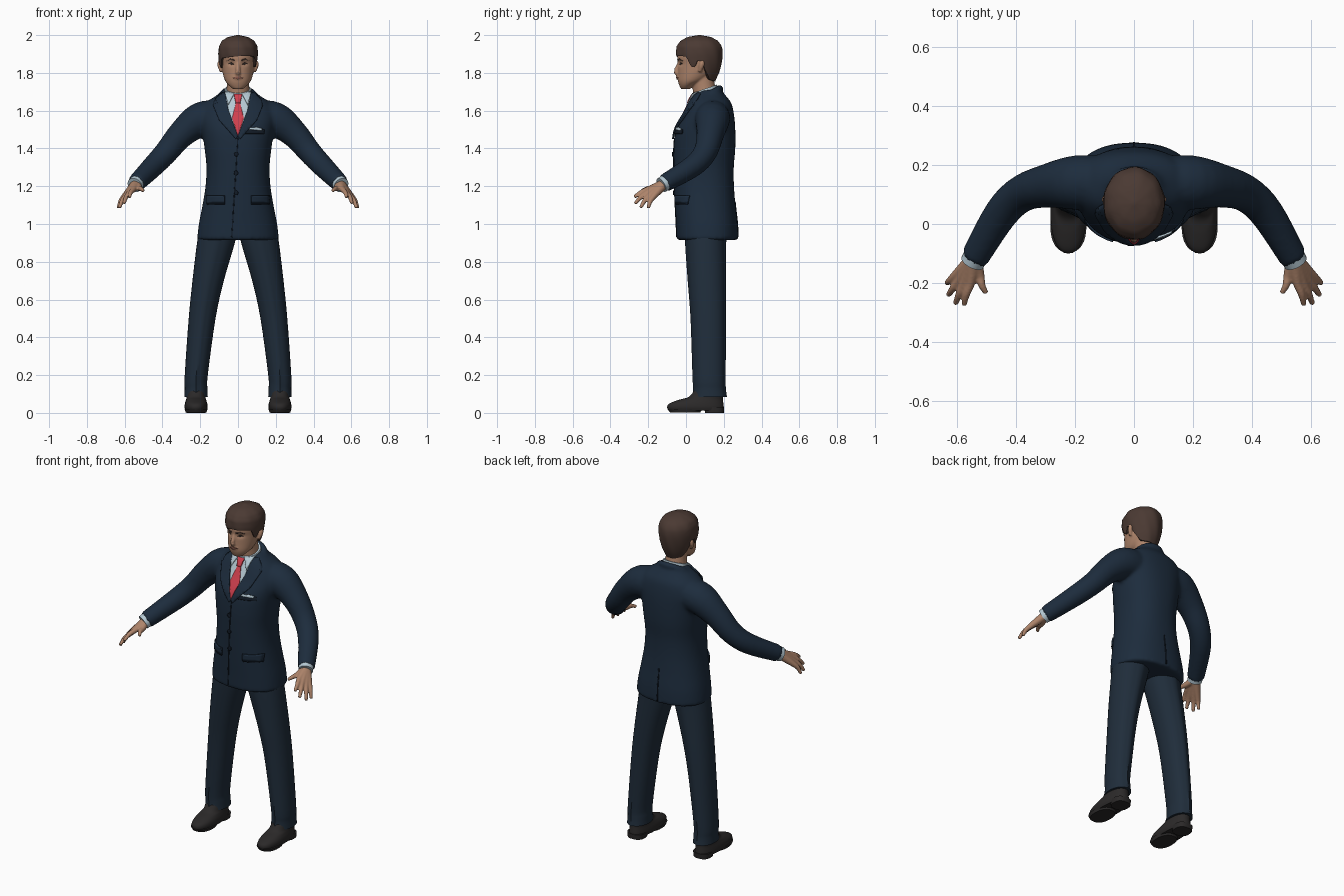
import bpy, bmesh, math
from mathutils import Vector
from mathutils.bvhtree import BVHTree

cube = bpy.data.objects.get("Cube")
if cube:
    bpy.data.objects.remove(cube, do_unlink=True)


def material(name, *rgb):
    m = bpy.data.materials.new(name)
    m.use_nodes = True
    m.diffuse_color = (*rgb, 1)
    bsdf = next(n for n in m.node_tree.nodes if n.type == 'BSDF_PRINCIPLED')
    bsdf.inputs["Base Color"].default_value = (*rgb, 1)
    bsdf.inputs["Roughness"].default_value = 0.8
    return m


NAVY = material("jacket navy", .012, .025, .046)
TROUSER = material("trouser navy", .014, .026, .043)
TRIM = material("dark navy trim", .006, .011, .02)
SHIRT = material("pale blue shirt", .46, .58, .65)
TIE = material("red tie", .62, .05, .075)
SKIN = material("skin", .42, .23, .145)
HAIR = material("brown hair", .07, .042, .033)
SHOE = material("black leather", .024, .022, .022)
LIP = material("lips", .27, .11, .08)
EYE = material("dark eyes", .03, .022, .02)


def lerp(table, t):
    """Piecewise linear lookup in rows of (key, values...)."""
    for a, b in zip(table, table[1:]):
        if t <= b[0]:
            k = max(0, (t - a[0]) / (b[0] - a[0]))
            return [p + (q - p) * k for p, q in zip(a[1:], b[1:])]
    return list(table[-1][1:])


def spline(rows, steps=4):
    """Catmull-Rom resampling of rows of numbers."""
    out, last = [], len(rows) - 1
    for i in range(last):
        quad = [rows[max(0, i - 1)], rows[i], rows[i + 1], rows[min(last, i + 2)]]
        for s in range(steps):
            t = s / steps
            out.append([b + t * (c - a + t * (2 * a - 5 * b + 4 * c - d + t * (3 * (b - c) + d - a))) / 2
                        for a, b, c, d in zip(*quad)])
    return out + [list(rows[-1])]


def bridge(bm, rings):
    """Skin a stack of equal rings and cap both ends."""
    loops = [[bm.verts.new(p) for p in r] for r in rings]
    n = len(loops[0])
    for lo, hi in zip(loops, loops[1:]):
        for j in range(n):
            bm.faces.new((lo[j], lo[(j + 1) % n], hi[(j + 1) % n], hi[j]))
    bm.faces.new(loops[0][::-1])
    bm.faces.new(loops[-1])


def loft(bm, rows, n=32, power=2.0, crease=0, tilt=0):
    """Horizontal rings from rows of (z, centre x, centre y, radius x, radius y)."""
    rings = []
    for z, cx, cy, rx, ry in spline(rows):
        ring = []
        for j in range(n):
            a = 2 * math.pi * j / n
            c, s = math.cos(a), math.sin(a)
            x = rx * math.copysign(abs(c) ** (2 / power), c)
            y = ry * math.copysign(abs(s) ** (2 / power), s)
            if abs(c) < .01:
                y += math.copysign(crease, s)
            ring.append((cx + x, cy + y, z + y * tilt))
        rings.append(ring)
    bridge(bm, rings)


def tube(bm, rows, n=16):
    """Round tube along rows of (x, y, z, radius)."""
    pts, rings = spline(rows), []
    for i, p in enumerate(pts):
        d = Vector(pts[min(i + 1, len(pts) - 1)][:3]) - Vector(pts[max(i - 1, 0)][:3])
        q = d.to_track_quat('Z', 'Y')
        rings.append([Vector(p[:3]) + q @ Vector((math.cos(2 * math.pi * j / n), math.sin(2 * math.pi * j / n), 0)) * p[3]
                      for j in range(n)])
    bridge(bm, rings)


def finish(bm, name, mat, voxel=0, smooth=4, angle=40):
    """Turn a bmesh into an object; a voxel size fuses its pieces into one skin."""
    bmesh.ops.recalc_face_normals(bm, faces=bm.faces)
    me = bpy.data.meshes.new(name)
    bm.to_mesh(me)
    bm.free()
    me.materials.append(mat)
    ob = bpy.data.objects.new(name, me)
    bpy.context.scene.collection.objects.link(ob)
    if voxel:
        r = ob.modifiers.new("fuse", 'REMESH')
        r.mode, r.voxel_size, r.use_smooth_shade = 'VOXEL', voxel, True
        s = ob.modifiers.new("soften", 'SMOOTH')
        s.factor, s.iterations = .5, smooth
        bpy.context.view_layer.update()
        dg = bpy.context.evaluated_depsgraph_get()
        baked = bpy.data.meshes.new_from_object(ob.evaluated_get(dg))
        ob.modifiers.clear()
        ob.data = me = baked
        if not me.materials:
            me.materials.append(mat)
    me.polygons.foreach_set("use_smooth", [True] * len(me.polygons))
    if not voxel:
        me.set_sharp_from_angle(angle=math.radians(angle))
    return ob


def surface(ob):
    return BVHTree.FromPolygons([v.co for v in ob.data.vertices], [p.vertices[:] for p in ob.data.polygons])


def drape(name, outline, mat, tree, lift=.003, thick=.006, step=.015, side=-1):
    """Thin plate with an (x, z) outline laid on a surface from the front or back."""
    bm = bmesh.new()
    bm.faces.new([bm.verts.new((x, 0, z)) for x, z in outline])
    bmesh.ops.triangulate(bm, faces=bm.faces[:])
    for axis in (0, 2):
        vals = [p[axis // 2] for p in outline]
        for k in range(math.ceil(min(vals) / step), math.floor(max(vals) / step) + 1):
            co, no = Vector(), Vector()
            co[axis], no[axis] = k * step, 1
            bmesh.ops.bisect_plane(bm, geom=bm.verts[:] + bm.edges[:] + bm.faces[:], plane_co=co, plane_no=no)
    for v in bm.verts:
        hit = tree.ray_cast(Vector((v.co.x, side * 2, v.co.z)), Vector((0, -side, 0)))[0]
        hit = hit or tree.find_nearest(Vector((v.co.x, .05, v.co.z)))[0]
        v.co.y = hit.y + side * lift
    ob = finish(bm, name, mat)
    sol = ob.modifiers.new("thickness", 'SOLIDIFY')
    sol.thickness, sol.offset = thick, 0
    return ob


def box(x0, x1, z0, z1):
    return [(x0, z0), (x1, z0), (x1, z1), (x0, z1)]


SIDES = ((1, "left"), (-1, "right"))

# Jacket: body, sleeves and back collar fused together
bm = bmesh.new()
loft(bm, [(.915, 0, .113, .217, .163), (1, 0, .11, .207, .163), (1.1, 0, .102, .188, .16), (1.2, 0, .096, .172, .158),
          (1.3, 0, .094, .167, .159), (1.4, 0, .098, .177, .163), (1.5, 0, .104, .19, .157), (1.58, 0, .122, .2, .132),
          (1.64, 0, .13, .17, .11), (1.68, 0, .125, .115, .085), (1.71, 0, .125, .075, .06)], 48, 2.3)
for s, side in SIDES:
    tube(bm, [(s * .1, .14, 1.565, .09), (s * .2, .14, 1.552, .092), (s * .3, .128, 1.475, .073), (s * .38, .102, 1.38, .063),
              (s * .45, .035, 1.305, .058), (s * .54, -.115, 1.215, .048)], 24)
arc = [math.pi * k / 8 for k in range(9)]
tube(bm, [(.085 * math.cos(a), .11 + .07 * math.sin(a), 1.675 + .045 * math.sin(a), .018) for a in arc])
jacket = finish(bm, "jacket", NAVY, .011)
cloth = surface(jacket)

# Shirt front, tie and lapels
drape("shirt_front", [(-.07, 1.69), (-.05, 1.6), (0, 1.465), (.05, 1.6), (.07, 1.69)], SHIRT, cloth)
drape("tie", [(-.011, 1.64), (-.031, 1.56), (0, 1.465), (.031, 1.56), (.011, 1.64)], TIE, cloth, .008)
drape("tie_knot", [(-.012, 1.64), (.012, 1.64), (.022, 1.685), (-.022, 1.685)], TIE, cloth, .012, .009)
for s, side in SIDES:
    lapel = [(.068, 1.695), (.09, 1.69), (.12, 1.66), (.105, 1.64), (.132, 1.63), (.1, 1.55), (.012, 1.45), (0, 1.465), (.05, 1.6)]
    drape(side + "_lapel", [(s * x, z) for x, z in lapel], NAVY, cloth, .008, .009)
    wing = [(.02, 1.69), (.07, 1.7), (.052, 1.63)]
    drape(side + "_collar_wing", [(s * x, z) for x, z in wing], SHIRT, cloth, .012)
    # Hip pocket flaps
    drape(side + "_pocket_flap", [(s * x, z) for x, z in box(.07, .165, 1.11, 1.15)], NAVY, cloth, .006, .009)
    drape(side + "_pocket_edge", [(s * x, z) for x, z in box(.07, .165, 1.104, 1.11)], TRIM, cloth, .005)

# Breast pocket, front edge, buttons and back vent
drape("breast_pocket", box(.035, .138, 1.478, 1.5), TRIM, cloth, .004)
drape("pocket_square", [(.055, 1.5), (.125, 1.494), (.128, 1.505), (.1, 1.512), (.06, 1.51)], SHIRT, cloth, .006)
drape("front_edge", [(-.004, 1.455), (-.036, .93), (-.03, .93), (.002, 1.455)], TRIM, cloth, .001, .004)
drape("back_vent", box(-.003, .003, .93, 1.12), TRIM, cloth, .001, .004, side=1)
for i, z in enumerate((1.37, 1.27, 1.165)):
    disc = [(.012 * math.cos(k * math.pi / 8) - .01, z + .012 * math.sin(k * math.pi / 8)) for k in range(16)]
    drape(f"button_{i + 1}", disc, TRIM, cloth, .006)

# Shirt collar around the neck
bm = bmesh.new()
loft(bm, [(1.65, 0, .1, .078, .075), (1.69, 0, .1, .075, .07), (1.715, 0, .098, .07, .066)], tilt=.35)
finish(bm, "shirt_collar", SHIRT)

# Trouser legs and shoes
for s, side in SIDES:
    bm = bmesh.new()
    loft(bm, [(.085, s * .222, .125, .062, .086), (.13, s * .222, .124, .06, .081), (.2, s * .221, .122, .061, .082),
              (.5, s * .19, .118, .071, .088), (.7, s * .158, .111, .083, .096), (.9, s * .117, .104, .1, .103),
              (1, s * .1, .105, .1, .105)], 32, 2.1, .006)
    finish(bm, side + "_trouser_leg", TROUSER, angle=60)
    bm = bmesh.new()
    loft(bm, [(.012, s * .222, .052, .056, .145), (.03, s * .222, .05, .061, .15), (.05, s * .222, .055, .059, .143),
              (.07, s * .222, .08, .053, .115), (.085, s * .222, .105, .05, .09), (.12, s * .222, .12, .05, .075)], 32, 2.3)
    finish(bm, side + "_shoe", SHOE, angle=60)
    bm = bmesh.new()
    loft(bm, [(.002, s * .222, -.005, .055, .08), (.02, s * .222, -.005, .061, .092)], 32, 2.3)
    loft(bm, [(0, s * .222, .15, .05, .05), (.03, s * .222, .15, .053, .052)], 32, 2.6)
    finish(bm, side + "_sole", SHOE)

    # Shirt cuff, and a hand made of five fused fingers
    bm = bmesh.new()
    tube(bm, [(s * .53, -.098, 1.225, .042), (s * .547, -.13, 1.206, .041)], 24)
    finish(bm, side + "_cuff", SHIRT)
    bm = bmesh.new()
    wrist = (s * .541, -.115, 1.212, .027)
    fingers = [((.552, -.195, 1.185), (.575, -.274, 1.142)), ((.573, -.2, 1.168), (.604, -.27, 1.108)),
               ((.59, -.19, 1.153), (.628, -.24, 1.086)), ((.602, -.172, 1.145), (.634, -.2, 1.084)),
               ((.522, -.172, 1.19), (.5, -.234, 1.176))]
    for knuckle, tip in fingers:
        k, t = Vector(knuckle), Vector(tip)
        m = k.lerp(t, .5) + Vector((.004, -.004, .004))
        tube(bm, [wrist] + [(s * p.x, p.y, p.z, r) for p, r in ((k, .0165), (m, .0125), (t, .009))], 12)
    finish(bm, side + "_hand", SKIN, .005, 3)

# Head with nose, ears and neck
bm = bmesh.new()
loft(bm, [(1.715, 0, -.002, .028, .025), (1.735, 0, .005, .05, .041), (1.76, 0, .03, .069, .073), (1.8, 0, .052, .081, .095),
          (1.85, 0, .066, .088, .109), (1.89, 0, .068, .092, .113), (1.94, 0, .07, .085, .1), (1.975, 0, .07, .05, .06)], 40)
tube(bm, [(0, .085, 1.8, .058), (0, .095, 1.72, .06), (0, .11, 1.64, .068)], 24)
tube(bm, [(0, -.032, 1.862, .01), (0, -.045, 1.83, .011), (0, -.053, 1.808, .013), (0, -.04, 1.793, .014)])
tube(bm, [(-.022, -.031, 1.774, .01), (0, -.039, 1.775, .012), (.022, -.031, 1.774, .01)])
for s, side in SIDES:
    tube(bm, [(s * .09, .085, 1.862, .012), (s * .096, .084, 1.845, .015), (s * .087, .072, 1.806, .009)])
    tube(bm, [(s * .012, -.03, 1.8, .009), (s * .016, -.038, 1.802, .01)])
head = finish(bm, "head", SKIN, .005, 5)
for v in head.data.vertices:
    if v.co.y < .02:
        v.co.y += .008 * math.exp(-((abs(v.co.x) - .036) / .02) ** 2 - ((v.co.z - 1.849) / .012) ** 2)
skin = surface(head)

# Painted face
for s, side in SIDES:
    eye = [(.021, 1.846), (.034, 1.843), (.05, 1.848), (.036, 1.855)]
    drape(side + "_eye", [(s * x, z) for x, z in eye], EYE, skin, .001, .003, .005)
    brow = [(.015, 1.863), (.04, 1.869), (.06, 1.864), (.04, 1.875), (.016, 1.87)]
    drape(side + "_brow", [(s * x, z) for x, z in brow], HAIR, skin, .002, .004, .005)
drape("mouth", [(-.028, 1.773), (0, 1.767), (.028, 1.773), (.008, 1.781), (-.008, 1.781)], LIP, skin, .001, .003, .005)

# Hair cap: each column runs from the hairline up to the crown
profile = [(1.755, .07, .07, .085), (1.8, .07, .088, .106), (1.85, .07, .1, .118), (1.9, .07, .105, .124), (1.94, .07, .102, .12),
           (1.97, .071, .086, .099), (1.99, .071, .053, .062), (2, .071, .006, .006)]
hairline = [(-1, 1.755), (-.6, 1.765), (-.3, 1.81), (-.12, 1.862), (.1, 1.862), (.2, 1.828), (.38, 1.83), (.55, 1.882), (1, 1.888)]
rings = []
for k in range(-1, 17):
    ring = []
    for j in range(72):
        a = 2 * math.pi * j / 72
        low = lerp(hairline, -math.sin(a))[0] + .008 * math.cos(a) * max(0, -math.sin(a))
        z = low + (2 - low) * math.sin(max(k, 0) / 16 * math.pi / 2)
        cy, rx, ry = lerp(profile, z)
        f = .8 if k < 0 else 1 + .012 * math.sin(9 * a + 30 * z)
        ring.append((f * rx * math.cos(a), cy + f * ry * math.sin(a), z))
    rings.append(ring)
bm = bmesh.new()
bridge(bm, rings)
finish(bm, "hair", HAIR, angle=60)
